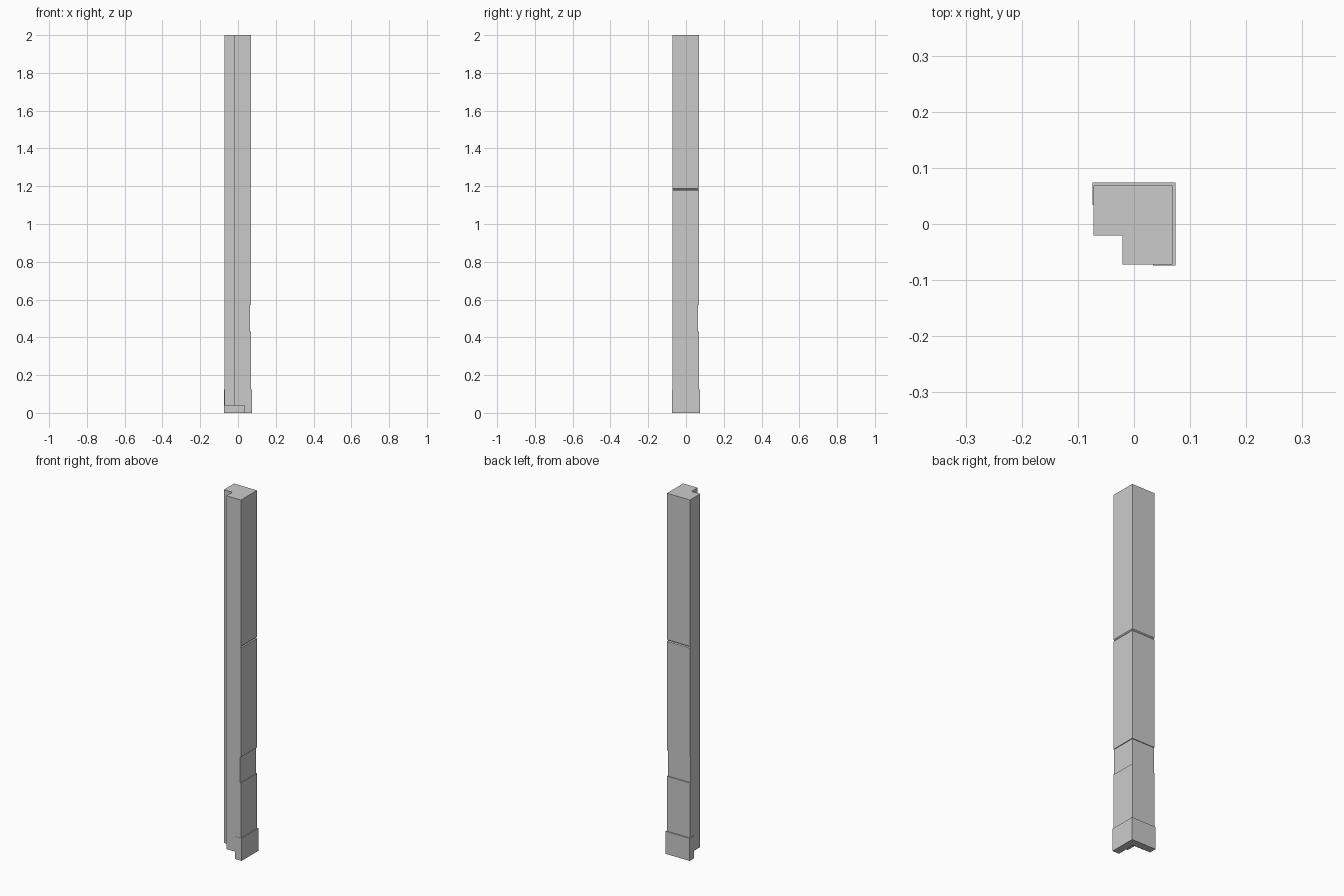
import bpy, bmesh

if "Cube" in bpy.data.objects:
    bpy.data.objects.remove(bpy.data.objects["Cube"])


def loft_corner(name, low, inner, levels):
    """L-shaped corner section lofted through (z, outer face position) levels."""
    bm = bmesh.new()
    rings = []
    for z, out in levels:
        profile = [(inner, low), (out, low), (out, out),
                   (low, out), (low, inner), (inner, inner)]
        # keep the section mirrored about the diagonal of the corner
        rings.append([bm.verts.new((x, y, z)) for x, y in profile])
    for a, b in zip(rings, rings[1:]):
        for i in range(6):
            j = (i + 1) % 6
            bm.faces.new((a[i], a[j], b[j], b[i]))
    bm.faces.new(rings[0][::-1])
    bm.faces.new(rings[-1])
    bmesh.ops.recalc_face_normals(bm, faces=bm.faces)
    mesh = bpy.data.meshes.new(name)
    bm.to_mesh(mesh)
    bm.free()
    obj = bpy.data.objects.new(name, mesh)
    bpy.context.collection.objects.link(obj)
    return obj


OUT = 0.0686     # outer faces of the post
INSET = 0.0645   # recessed band
GROOVE = 0.064   # bottom of the V-groove

# Post with a recessed band and a narrow V-groove on its outer faces
loft_corner("corner_post", -0.0725, -0.0205, [
    (0.04, OUT), (0.43, OUT), (0.43, INSET), (0.573, INSET), (0.573, OUT),
    (1.178, OUT), (1.183, GROOVE), (1.188, OUT), (2.0, OUT)])

# Plinth skirting wrapped around the outer corner
loft_corner("plinth", -0.074, 0.0335, [(0.0, 0.074), (0.125, 0.074)])
